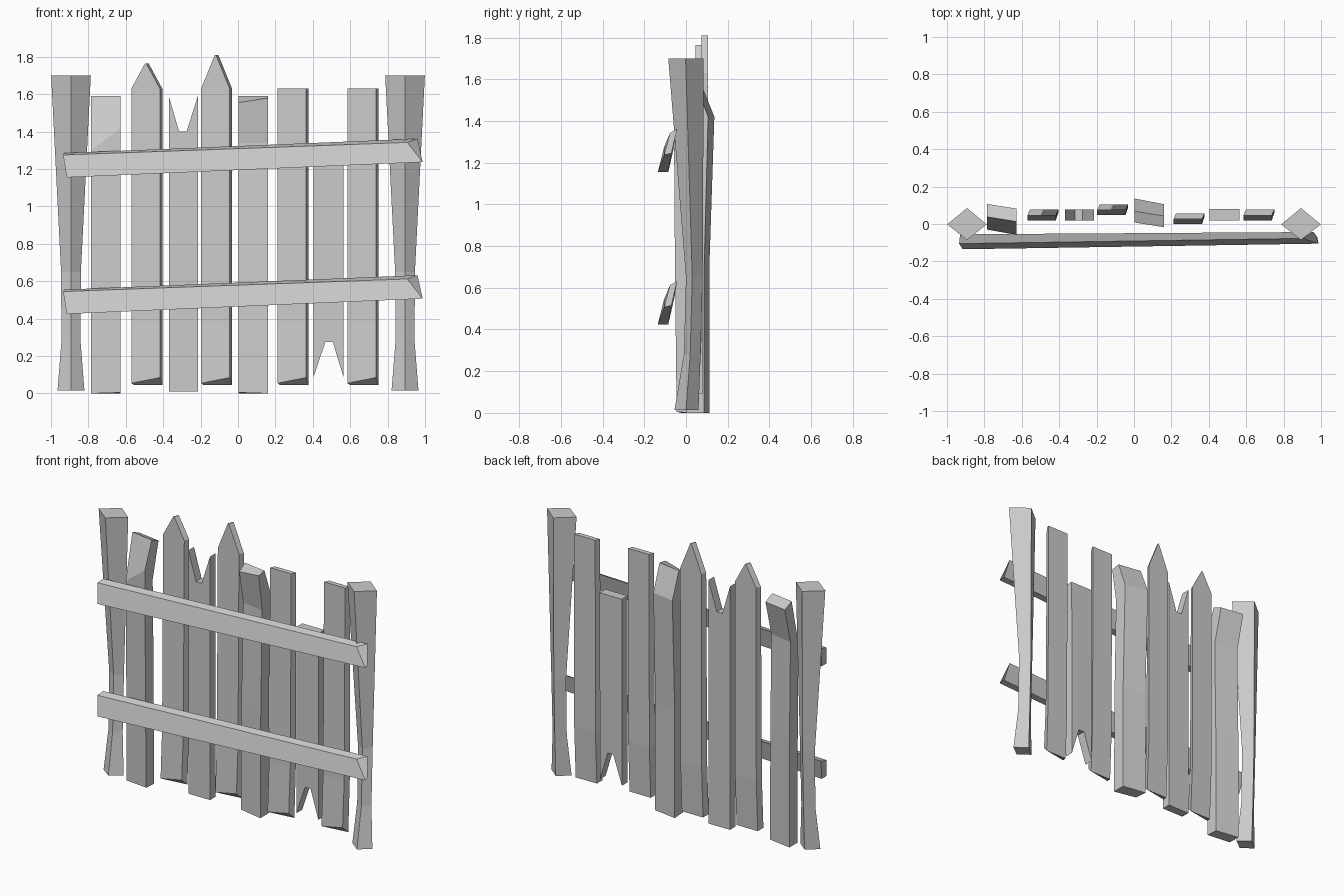
import bpy, bmesh

if "Cube" in bpy.data.objects:
    bpy.data.objects.remove(bpy.data.objects["Cube"])


def finish(name, bm):
    bmesh.ops.recalc_face_normals(bm, faces=bm.faces)
    me = bpy.data.meshes.new(name)
    bm.to_mesh(me)
    bm.free()
    ob = bpy.data.objects.new(name, me)
    bpy.context.collection.objects.link(ob)
    return ob


def loft(name, rings):
    """Skin a stack of four-point rings and cap both ends."""
    bm = bmesh.new()
    loops = [[bm.verts.new(p) for p in r] for r in rings]
    for a, b in zip(loops, loops[1:]):
        for i in range(4):
            j = (i + 1) % 4
            bm.faces.new((a[i], a[j], b[j], b[i]))
    bm.faces.new(loops[0])
    bm.faces.new(loops[-1])
    return finish(name, bm)


def board_ring(x0, x1, yf, yb, zfl, zfr, zb, skew=0.0, yaw=0.0):
    return [(x0, yf, zfl), (x1, yf - yaw, zfr),
            (x1 + skew, yb - yaw, zb), (x0 + skew, yb, zb)]


# Posts: waisted diamond columns, (z, half width, front y, side y, back y)
post_rings = [(0.015, 0.072, -0.055, 0.0, 0.06), (0.28, 0.051, -0.01, 0.02, 0.07),
              (0.65, 0.053, 0.0, 0.03, 0.08), (1.70, 0.106, -0.085, -0.002, 0.085)]
for side, s in (("left", -1), ("right", 1)):
    cx = 0.893 * s
    loft(side + "_post", [[(cx - h, ym, z), (cx, yf, z), (cx + h, ym, z), (cx, yb, z)]
                          for z, h, yf, ym, yb in post_rings])

# Thin pickets: lower end kicks forward; some have a pointed top
for name, x0, y0, peak in (("pointed_picket_a", -0.57, 0.02, 1.765),
                           ("pointed_picket_b", -0.197, 0.048, 1.81),
                           ("flat_picket_a", 0.212, 0.0, None),
                           ("flat_picket_b", 0.585, 0.02, None)):
    x1 = x0 + 0.152
    rings = [board_ring(x0, x1, y0, y0 + 0.04, 0.055, 0.085, 0.045, 0.013),
             board_ring(x0, x1, y0 + 0.016, y0 + 0.055, 0.38, 0.38, 0.38, 0.013),
             board_ring(x0, x1, y0 + 0.026, y0 + 0.057, 1.63, 1.63, 1.63, 0.013)]
    if peak:
        xm = (x0 + x1) / 2
        rings.append(board_ring(xm - 0.003, xm + 0.003, y0 + 0.026, y0 + 0.057,
                                peak, peak, peak, 0.013))
    loft(name, rings)

# Thick planks: one bends back at the top, the other forward
loft("thick_plank_left", [
    board_ring(-0.785, -0.628, -0.02, 0.06, 0.0, 0.005, 0.0, 0, 0.025),
    board_ring(-0.785, -0.628, -0.025, 0.06, 0.7, 0.7, 0.7, 0, 0.028),
    board_ring(-0.785, -0.628, -0.03, 0.05, 1.30, 1.42, 1.33, 0, 0.028),
    board_ring(-0.785, -0.628, 0.038, 0.107, 1.59, 1.59, 1.56, 0, 0.025)])
loft("thick_plank_middle", [
    board_ring(0.003, 0.16, 0.025, 0.112, 0.005, 0.0, 0.0, 0, 0.025),
    board_ring(0.003, 0.16, 0.03, 0.112, 0.7, 0.7, 0.7, 0, 0.025),
    board_ring(0.003, 0.16, 0.05, 0.136, 1.34, 1.34, 1.42, 0, 0.03),
    board_ring(0.003, 0.16, 0.008, 0.068, 1.555, 1.58, 1.59, 0, 0.025)])


# Notched planks: flat outline extruded in depth
def notched(name, outline, y0, y1):
    bm = bmesh.new()
    face = bm.faces.new([bm.verts.new((x, y0, z)) for x, z in outline])
    new = bmesh.ops.extrude_face_region(bm, geom=[face], use_keep_orig=True)["geom"]
    verts = [g for g in new if isinstance(g, bmesh.types.BMVert)]
    bmesh.ops.translate(bm, verts=verts, vec=(0, y1 - y0, 0))
    return finish(name, bm)


notched("notched_plank_top", [(-0.37, 0.01), (-0.215, 0.01), (-0.215, 1.59),
                              (-0.275, 1.40), (-0.315, 1.40), (-0.37, 1.59)], 0.02, 0.077)
notched("notched_plank_bottom", [(0.405, 1.30), (0.405, 0.09), (0.467, 0.275),
                                 (0.507, 0.275), (0.563, 0.09), (0.565, 1.30)], 0.02, 0.079)

# Slanted cross rails
for name, dz in (("upper_rail", 0.0), ("lower_rail", -0.73)):
    left = [(-0.915, -0.135, 1.155), (-0.915, -0.085, 1.155),
            (-0.93, -0.055, 1.285), (-0.935, -0.105, 1.275)]
    right = [(0.987, -0.105, 1.237), (0.98, -0.07, 1.245),
             (0.96, -0.043, 1.362), (0.905, -0.077, 1.342)]
    loft(name, [[(x, y, z + dz) for x, y, z in r] for r in (left, right)])
